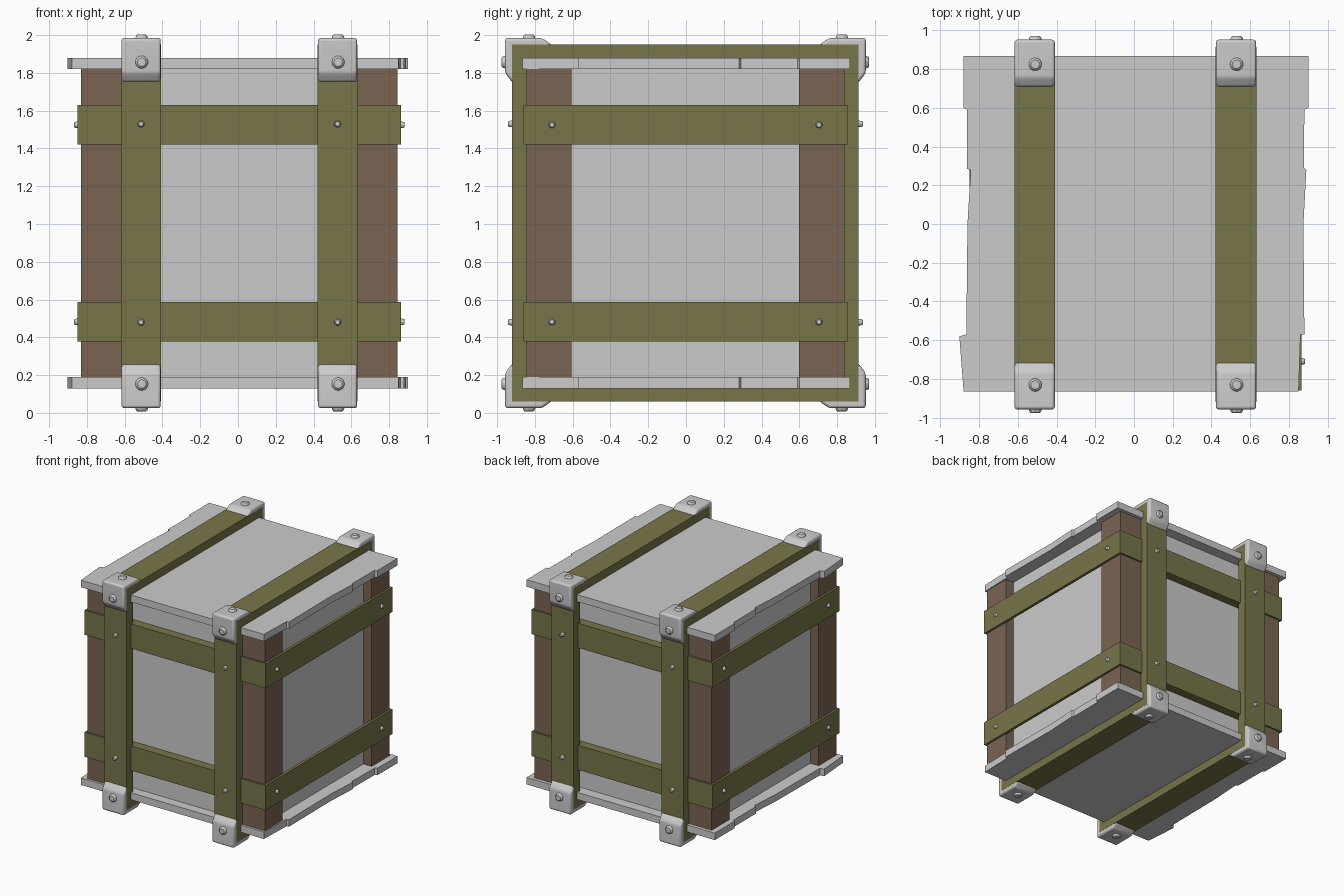
import bpy, bmesh
from math import radians
from mathutils import Vector

if "Cube" in bpy.data.objects:
    bpy.data.objects.remove(bpy.data.objects["Cube"])

CX, CY, CZ = 0.007, -0.003, 1.005      # crate centre


def material(name, rgb):
    m = bpy.data.materials.new(name)
    m.diffuse_color = (*rgb, 1)
    m.use_nodes = True
    m.node_tree.nodes["Principled BSDF"].inputs["Base Color"].default_value = m.diffuse_color
    return m


OLIVE = material("olive_paint", (0.19, 0.18, 0.067))
BROWN = material("brown_wood", (0.195, 0.13, 0.085))


def finish(name, bm, mat=None, bevel=0, segments=2, smooth=None):
    bmesh.ops.recalc_face_normals(bm, faces=bm.faces[:])
    me = bpy.data.meshes.new(name)
    bm.to_mesh(me)
    bm.free()
    ob = bpy.data.objects.new(name, me)
    bpy.context.collection.objects.link(ob)
    if mat:
        me.materials.append(mat)
    if bevel:
        b = ob.modifiers.new("Bevel", 'BEVEL')
        b.width, b.segments = bevel, segments
        b.limit_method, b.angle_limit = 'ANGLE', radians(30)
    if smooth:
        bpy.ops.object.select_all(action='DESELECT')
        ob.select_set(True)
        bpy.context.view_layer.objects.active = ob
        bpy.ops.object.shade_smooth_by_angle(angle=radians(smooth))
    return ob


def box(name, lo, hi, mat=None):
    bm = bmesh.new()
    bmesh.ops.create_cube(bm, size=1)
    lo, hi = Vector(lo), Vector(hi)
    for v in bm.verts:
        v.co = (lo + hi) / 2 + v.co * (hi - lo)
    return finish(name, bm, mat)


def prism(name, pts, depth, mat=None, **kw):
    """Extrude a closed 3D outline along the vector depth."""
    bm = bmesh.new()
    f = bm.faces.new([bm.verts.new(p) for p in pts])
    g = bmesh.ops.extrude_face_region(bm, geom=[f])['geom']
    bmesh.ops.translate(bm, vec=depth, verts=[v for v in g if isinstance(v, bmesh.types.BMVert)])
    return finish(name, bm, mat, **kw)


def ring(name, axis, start, width, outer, inner, centre, mat):
    """Rectangular band looping round an axis (0 = x, 2 = z)."""
    bm = bmesh.new()
    loops = []
    for half in (outer, inner):
        for level in (start, start + width):
            vs = []
            for a, b in ((-1, -1), (1, -1), (1, 1), (-1, 1)):
                u, w = centre[0] + a * half[0], centre[1] + b * half[1]
                vs.append(bm.verts.new((level, u, w) if axis == 0 else (u, w, level)))
            loops.append(vs)
    o0, o1, i0, i1 = loops
    for p, q in ((o0, o1), (i0, i1), (o0, i0), (o1, i1)):
        for k in range(4):
            n = (k + 1) % 4
            bm.faces.new((p[k], p[n], q[n], q[k]))
    return finish(name, bm, mat)


def rivet(name, pos, direction, radius, height):
    """Eight-sided tapered head with its base at pos."""
    bm = bmesh.new()
    bmesh.ops.create_cone(bm, cap_ends=True, segments=8, radius1=radius,
                          radius2=radius * 0.72, depth=height + 0.02)
    rot = Vector(direction).to_track_quat('Z', 'Y').to_matrix()
    d = Vector(direction)
    for v in bm.verts:
        v.co = rot @ v.co + Vector(pos) + d * (height - 0.02) / 2
    return finish(name, bm, bevel=radius * 0.15, segments=1, smooth=40)


# Recessed inner panels
box("inner_panels", (CX - .76, CY - .78, .185), (CX + .76, CY + .78, 1.825))

# Corner posts
for sx in (-1, 1):
    for sy in (-1, 1):
        x, y = CX + sx * .718, CY + sy * .722
        box("corner_post", (x - .12, y - .12, .185), (x + .12, y + .12, 1.825), BROWN)

# Lid and base with uneven plank ends
outline = [(-.88, -.865), (.85, -.865), (.86, -.57), (.88, -.57), (.875, 0), (.89, .28),
           (.877, .29), (.88, .59), (.90, .60), (.90, .868), (-.88, .868), (-.88, .60),
           (-.863, .59), (-.862, .285), (-.843, .28), (-.86, 0), (-.866, -.57), (-.902, -.58)]
for name, z in (("base_planks", .13), ("lid_planks", 1.82)):
    prism(name, [(x, y, z) for x, y in outline], (0, 0, .06))

# Horizontal bands with side rivets
for z in (.377, 1.42):
    ring("horizontal_band", 2, z, .21, (.857, .857), (.832, .77), (CX, CY), OLIVE)
    for sx in (-1, 1):
        for sy in (-1, 1):
            rivet("side_rivet", (CX + sx * .857, CY + sy * .707, z + .105), (sx, 0, 0), .022, .018)

# Vertical straps, corner caps and their rivets
cap = [(.71, .945), (.76, .98), (.955, .98), (.955, .795), (.918, .745),
       (.885, .745), (.885, .915), (.71, .915)]
for x in (-.513, .527):
    ring("vertical_strap", 0, x - .105, .21, (.917, .945), (.835, .872), (CY, CZ), OLIVE)
    for sy in (-1, 1):
        for z in (.48, 1.53):
            rivet("strap_rivet", (x, CY + sy * .917, z), (0, sy, 0), .022, .022)
        for sz in (-1, 1):
            prism("corner_cap", [(x - .104, CY + sy * y, CZ + sz * z) for y, z in cap],
                  (.208, 0, 0), bevel=.016, segments=3, smooth=40)
            rivet("cap_rivet", (x + .003, CY + sy * .955, CZ + sz * .852), (0, sy, 0), .042, .018)
            rivet("cap_rivet", (x + .003, CY + sy * .828, CZ + sz * .98), (0, 0, sz), .042, .017)
